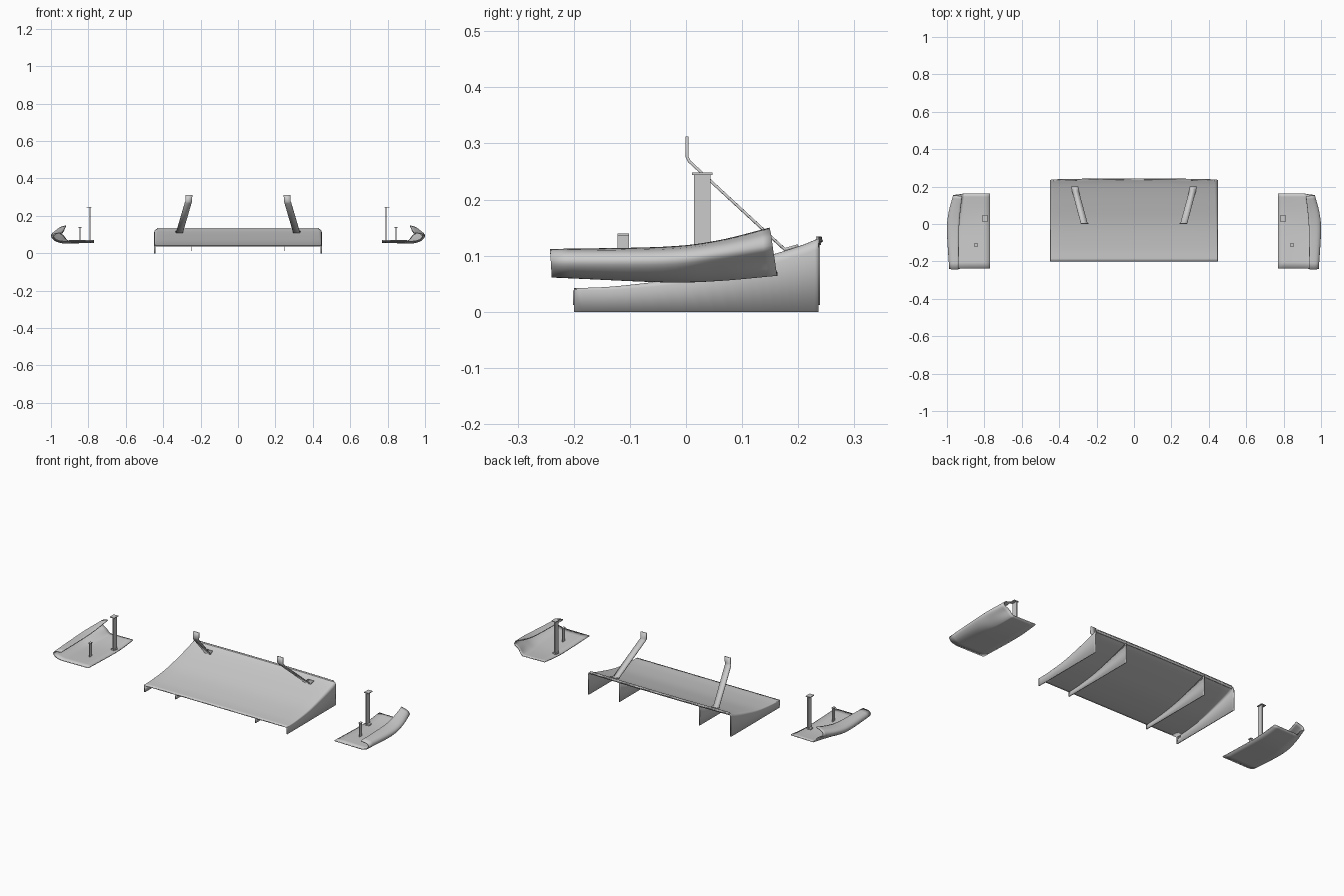
import bpy, bmesh, math
from mathutils import Vector

if "Cube" in bpy.data.objects:
    bpy.data.objects.remove(bpy.data.objects["Cube"])


def spline(pts, n):
    """Smooth curve through a few control points."""
    pts = [Vector(p) for p in pts]
    ext = [2 * pts[0] - pts[1]] + pts + [2 * pts[-1] - pts[-2]]
    out = []
    for a, b, c, d in zip(ext, ext[1:], ext[2:], ext[3:]):
        for k in range(n):
            t = k / n
            out.append(0.5 * (2 * b + (c - a) * t + (2 * a - 5 * b + 4 * c - d) * t * t
                              + (3 * b - a - 3 * c + d) * t ** 3))
    return out + [pts[-1]]


def mirror_x(ob):
    m = ob.modifiers.new("mirror", 'MIRROR')
    m.use_mirror_merge = False


def sheet(name, rows, thick, offset, mirror=False, angle=35):
    """Skin rows of points into a surface with thickness."""
    bm = bmesh.new()
    grid = [[bm.verts.new(p) for p in r] for r in rows]
    for r, s in zip(grid, grid[1:]):
        for i in range(len(r) - 1):
            bm.faces.new((r[i], r[i + 1], s[i + 1], s[i]))
    me = bpy.data.meshes.new(name)
    bm.to_mesh(me)
    bm.free()
    ob = bpy.data.objects.new(name, me)
    bpy.context.collection.objects.link(ob)
    me.polygons.foreach_set("use_smooth", [True] * len(me.polygons))
    me.set_sharp_from_angle(angle=math.radians(angle))
    s = ob.modifiers.new("solid", 'SOLIDIFY')
    s.thickness, s.offset = thick, offset
    s.use_even_offset = True
    if mirror:
        mirror_x(ob)
    return ob


def box(name, lo, hi):
    bpy.ops.mesh.primitive_cube_add(size=1, location=[(a + b) / 2 for a, b in zip(lo, hi)])
    ob = bpy.context.object
    ob.name = name
    ob.scale = [b - a for a, b in zip(lo, hi)]
    bpy.ops.object.transform_apply(location=True, rotation=True, scale=True)
    mirror_x(ob)


# central diffuser: curved deck folding down into outer fins
side = spline([(0, -0.2, 0.042), (0, -0.12, 0.046), (0, 0, 0.062), (0, 0.12, 0.092),
               (0, 0.2, 0.116), (0, 0.238, 0.131)], 5)
W = 0.448
rows = []
for p in side:
    t = (p.y + 0.2) / 0.438
    r = 0.003 + 0.016 * t
    half = [(W, 0.0), (W, p.z - r)]
    half += [(W - r + r * math.cos(a), p.z - r + r * math.sin(a))
             for a in (math.radians(15 * k) for k in range(1, 7))]
    half += [(W * f, p.z) for f in (0.85, 0.6, 0.3)]
    sec = [(-x, z) for x, z in half] + [(0, p.z)] + half[::-1]
    rows.append([(x, p.y + 0.004 * t * (1 - 1.5 * (x / W) ** 2), z) for x, z in sec])
sheet("diffuser_deck", rows, 0.006, -1)

# small raised lip on the trailing edge
lip = [q for q in rows[-1] if q[2] > 0.13]
sheet("trailing_lip", [[(x, y - 0.004, z - 0.012) for x, y, z in lip],
                       [(x, y - 0.002, z + 0.003) for x, y, z in lip]], 0.005, 0)

# inner strakes under the deck
sheet("inner_strake", [[(0.25, p.y * 1.005, 0.012), (0.25, p.y * 1.005, p.z - 0.004)]
                       for p in side], 0.005, 0, True)

# slanted support stays with bent ends
stay = [(0.317, 0.2, 0.118), (0.313, 0.176, 0.111), (0.267, 0.006, 0.268),
        (0.264, 0.002, 0.276), (0.262, 0.002, 0.312)]
sheet("support_stay", [[(x - 0.018, y, z), (x + 0.018, y, z)] for x, y, z in stay],
      0.005, 0, True)

# side winglets: floor rolling up into a curled outer edge
front = [(0.77, -0.237, 0.062), (0.9, -0.238, 0.061), (0.945, -0.24, 0.063), (0.975, -0.24, 0.072),
         (0.988, -0.241, 0.09), (0.975, -0.242, 0.107), (0.938, -0.242, 0.112)]
mid = [(0.77, -0.04, 0.056), (0.9, -0.04, 0.053), (0.945, -0.04, 0.054), (0.98, -0.04, 0.067),
       (1.0, -0.04, 0.09), (0.985, -0.04, 0.109), (0.936, -0.04, 0.116)]
aft = [(0.77, 0.06, 0.057), (0.9, 0.06, 0.055), (0.93, 0.06, 0.058), (0.966, 0.06, 0.078),
       (0.992, 0.058, 0.1), (0.978, 0.056, 0.119), (0.93, 0.055, 0.127)]
rear = [(0.77, 0.163, 0.067), (0.89, 0.163, 0.065), (0.915, 0.162, 0.067), (0.938, 0.158, 0.094),
        (0.966, 0.155, 0.113), (0.958, 0.152, 0.136), (0.92, 0.149, 0.15)]
lines = [spline(c, 6) for c in zip(front, mid, aft, rear)]
rows = [spline(r, 4) for r in zip(*lines)]
sheet("side_winglet", rows, 0.005, 1, True, 50)

# winglet posts with feet and top tabs
box("tall_post", (0.788, 0.014, 0.058), (0.794, 0.044, 0.247))
box("tall_post_tab", (0.782, 0.011, 0.244), (0.81, 0.047, 0.248))
box("tall_post_foot", (0.783, 0.018, 0.058), (0.808, 0.04, 0.066))
box("short_post", (0.843, -0.122, 0.058), (0.847, -0.102, 0.138))
box("short_post_tab", (0.838, -0.122, 0.136), (0.852, -0.102, 0.14))
